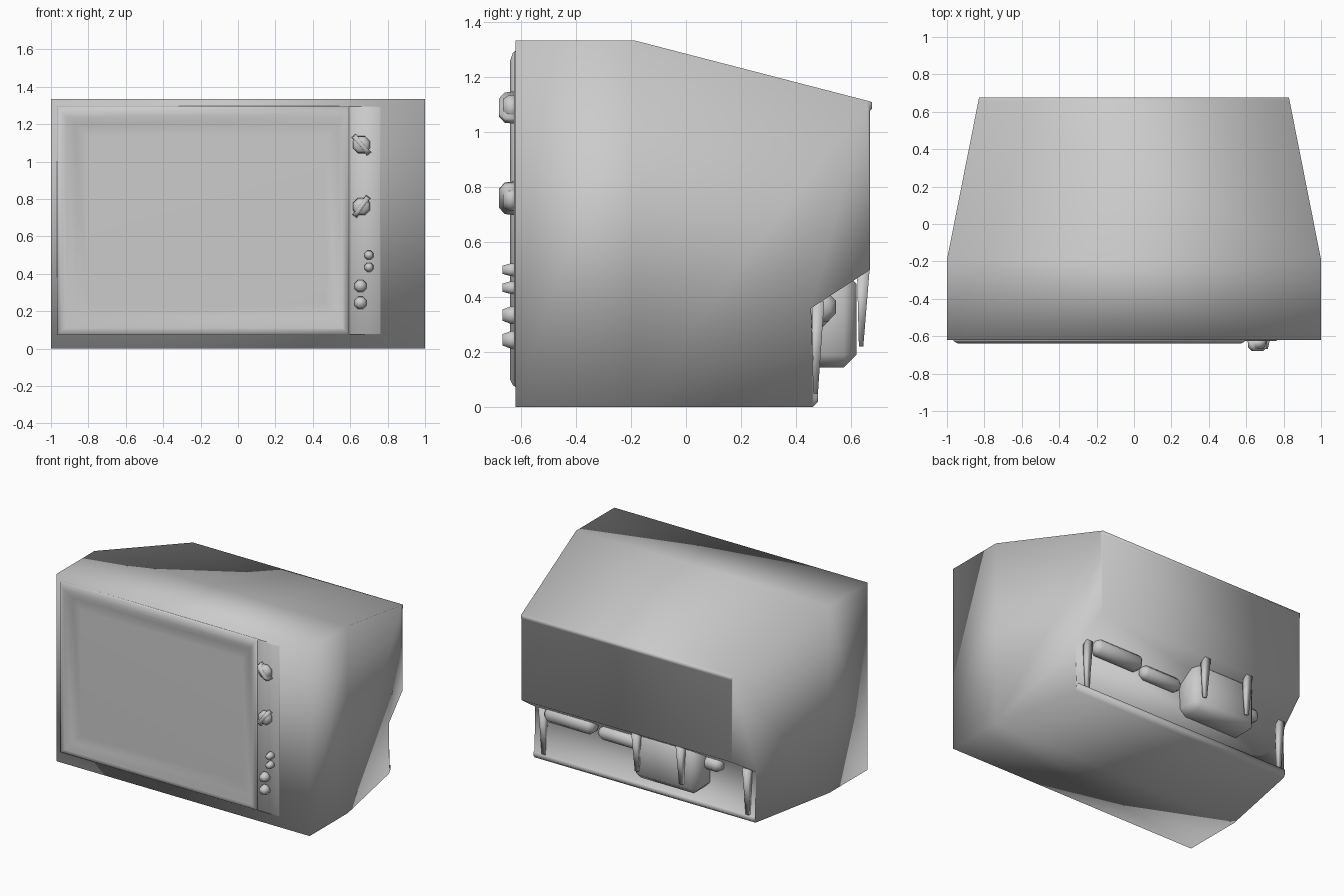
import bpy, bmesh, math
from mathutils import Matrix, Vector

if "Cube" in bpy.data.objects:
    bpy.data.objects.remove(bpy.data.objects["Cube"])

GREY = (0.6, 0.6, 0.6, 1)
mat = bpy.data.materials.new("plain_grey")
mat.use_nodes = True
mat.diffuse_color = GREY
mat.node_tree.nodes["Principled BSDF"].inputs["Base Color"].default_value = GREY


def finish(bm, name):
    """Turn a bmesh into a smooth-shaded grey object."""
    bmesh.ops.recalc_face_normals(bm, faces=bm.faces)
    me = bpy.data.meshes.new(name)
    bm.to_mesh(me)
    bm.free()
    me.materials.append(mat)
    me.shade_smooth()
    ob = bpy.data.objects.new(name, me)
    bpy.context.collection.objects.link(ob)
    return ob


def loft(name, loops):
    """Skin equal-length loops of points and cap both ends."""
    bm = bmesh.new()
    rings = [[bm.verts.new(p) for p in loop] for loop in loops]
    for a, b in zip(rings, rings[1:]):
        for i in range(len(a)):
            j = (i + 1) % len(a)
            bm.faces.new((a[i], a[j], b[j], b[i]))
    bm.faces.new(rings[0])
    bm.faces.new(rings[-1])
    return finish(bm, name)


def rect(x0, x1, z0, z1, y):
    return [(x0, y, z0), (x1, y, z0), (x1, y, z1), (x0, y, z1)]


def disc(x, z, r, y, n=8):
    turn = [2 * math.pi * (i + 0.5) / n for i in range(n)]
    return [(x + r * math.cos(t), y, z + r * math.sin(t)) for t in turn]


# Casing: side outline whose width tapers towards the back
SHOULDER = -0.19
profile = [(-0.62, 0), (SHOULDER, 0), (0.46, 0), (0.48, 0.02), (0.48, 0.05),
           (0.465, 0.05), (0.455, 0.36), (0.67, 0.5), (0.67, 1.08),
           (0.677, 1.085), (0.677, 1.11), (0.66, 1.115), (SHOULDER, 1.335),
           (-0.62, 1.335)]
bm = bmesh.new()
sides = []
for s in (-1, 1):
    sides.append([bm.verts.new((s * (1 - 0.198 * max(0, y - SHOULDER)), y, z))
                  for y, z in profile])
for i in range(len(profile)):
    j = (i + 1) % len(profile)
    bm.faces.new((sides[0][i], sides[0][j], sides[1][j], sides[1][i]))
for v in sides:
    for idx in ((0, 1, 12, 13), (1, 2, 3, 4, 5, 6), (1, 6, 11, 12),
                (6, 7, 8, 9, 10, 11)):
        bm.faces.new([v[i] for i in idx])
finish(bm, "casing")

# Raised screen surround with a shallow sunken screen
loft("screen_and_surround", [
    rect(-0.97, 0.60, 0.07, 1.30, -0.615),
    rect(-0.96, 0.59, 0.08, 1.29, -0.63),
    rect(-0.94, 0.57, 0.10, 1.26, -0.64),
    rect(-0.92, 0.56, 0.11, 1.24, -0.64),
    rect(-0.87, 0.53, 0.17, 1.20, -0.624),
    rect(-0.80, 0.47, 0.24, 1.13, -0.626)])

# Control plate beside the screen
loft("control_plate", [rect(0.58, 0.77, 0.07, 1.30, -0.615),
                       rect(0.58, 0.76, 0.08, 1.29, -0.625)])

# Rotary knobs, each with a slanted grip
for name, z, angle in (("upper_knob", 1.09, 50), ("lower_knob", 0.76, -55)):
    loft(name, [disc(0.66, z, 0.05, -0.62), disc(0.66, z, 0.048, -0.645),
                disc(0.66, z, 0.035, -0.665)])
    grip = loft(name + "_grip", [rect(-0.065, 0.065, -0.015, 0.015, -0.62),
                                 rect(-0.06, 0.06, -0.014, 0.014, -0.66),
                                 rect(-0.035, 0.035, -0.01, 0.01, -0.68)])
    grip.data.transform(Matrix.Translation((0.66, 0, z))
                        @ Matrix.Rotation(math.radians(angle), 4, 'Y'))

# Push buttons
for i, (x, z, r) in enumerate(((0.70, 0.5, 0.027), (0.70, 0.435, 0.027),
                               (0.655, 0.335, 0.037), (0.655, 0.245, 0.037))):
    loft(f"button_{i + 1}", [disc(x, z, r, -0.62), disc(x, z, r * 0.9, -0.64),
                             disc(x, z, r * 0.6, -0.668)])

# Tapered bars hanging below the back: outer pair by the wall, inner pair behind
for name, x, y, top, bottom in (("left_bar", 0.79, 0.48, 0.385, 0.05),
                                ("right_bar", -0.82, 0.48, 0.385, 0.05),
                                ("middle_bar", -0.06, 0.645, 0.5, 0.22),
                                ("middle_right_bar", -0.41, 0.645, 0.5, 0.22)):
    loops = []
    for z, w, d, shift in ((top, 0.025, 0.023, 0), (bottom, 0.013, 0.008, -0.008)):
        loops.append([(x + a * w, y + shift + b * d, z)
                      for a, b in ((-1, -1), (1, -1), (1, 1), (-1, 1))])
    loft(name, loops)

# Housing box with softened corners sunk into the back wall
bm = bmesh.new()
bmesh.ops.create_cube(bm, size=1, matrix=Matrix.Translation((-0.255, 0.51, 0.32))
                      @ Matrix.Diagonal((0.51, 0.22, 0.35, 1)))
bmesh.ops.bevel(bm, geom=bm.edges[:], offset=0.045, segments=1, affect='EDGES')
finish(bm, "housing_box")

# Chamfered cylinders lying along the back wall
for name, x0, x1, y, z, r in (("left_cylinder", 0.37, 0.75, 0.49, 0.365, 0.06),
                              ("middle_cylinder", 0.03, 0.34, 0.475, 0.335, 0.05),
                              ("right_cylinder", -0.62, -0.46, 0.475, 0.345, 0.05)):
    loops = []
    for x, f in ((x0, 0.6), (x0 + 0.03, 1), (x1 - 0.03, 1), (x1, 0.6)):
        loops.append([(x, y + v[0], z + v[2]) for v in disc(0, 0, r * f, 0)])
    loft(name, loops)
